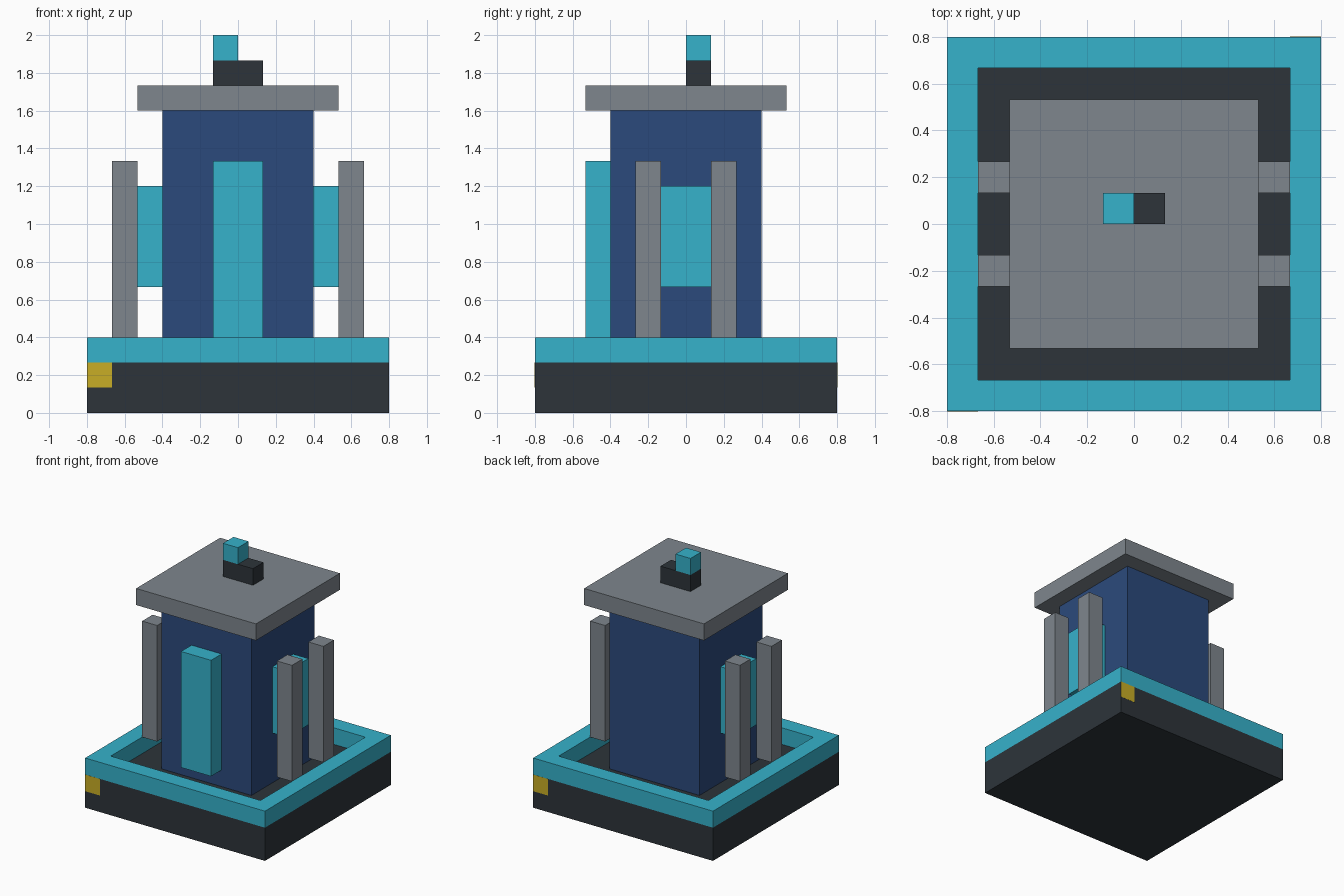
import bpy
import bmesh

if "Cube" in bpy.data.objects:
    bpy.data.objects.remove(bpy.data.objects["Cube"])

U = 2 / 15  # the model sits on a 15-step grid


def lin(c):
    c /= 255
    return c / 12.92 if c <= 0.04045 else ((c + 0.055) / 1.055) ** 2.4


def material(name, r, g, b):
    m = bpy.data.materials.new(name)
    m.diffuse_color = (lin(r), lin(g), lin(b), 1)
    m.use_nodes = True
    m.node_tree.nodes["Principled BSDF"].inputs["Base Color"].default_value = m.diffuse_color
    return m


TEAL = material("teal", 54, 178, 203)
DARK = material("charcoal", 45, 52, 58)
GREY = material("grey", 126, 134, 141)
BLUE = material("navy blue", 43, 74, 124)
YELLOW = material("yellow", 200, 173, 38)


def finish(name, bm, mat):
    me = bpy.data.meshes.new(name)
    bm.to_mesh(me)
    bm.free()
    me.materials.append(mat)
    ob = bpy.data.objects.new(name, me)
    bpy.context.collection.objects.link(ob)
    return ob


def box(name, mat, x, y, z):
    """Box from (min, max) ranges in grid steps."""
    bm = bmesh.new()
    bmesh.ops.create_cube(bm, size=1)
    for v in bm.verts:
        v.co = [U * (r[0] if c < 0 else r[1]) for c, r in zip(v.co, (x, y, z))]
    return finish(name, bm, mat)


# Base slab
box("base", DARK, (-6, 6), (-6, 6), (0, 2))

# Raised rim: square ring extruded upwards
bm = bmesh.new()
corners = [(-1, -1), (1, -1), (1, 1), (-1, 1)]
outer = [bm.verts.new((6 * U * x, 6 * U * y, 2 * U)) for x, y in corners]
inner = [bm.verts.new((5 * U * x, 5 * U * y, 2 * U)) for x, y in corners]
for i in range(4):
    j = (i + 1) % 4
    bm.faces.new((outer[i], outer[j], inner[j], inner[i]))
ext = bmesh.ops.extrude_face_region(bm, geom=bm.faces[:], use_keep_orig=True)
bmesh.ops.translate(bm, vec=(0, 0, U),
                    verts=[g for g in ext["geom"] if isinstance(g, bmesh.types.BMVert)])
bmesh.ops.recalc_face_normals(bm, faces=bm.faces[:])
finish("base_rim", bm, TEAL)

# Tower body, door and roof
box("tower_body", BLUE, (-3, 3), (-3, 3), (2, 12))
box("front_door", TEAL, (-1, 1), (-4, -3), (3, 10))
box("roof", GREY, (-4, 4), (-4, 4), (12, 13))

# Side panels and pairs of pillars
for side, s in (("left", -1), ("right", 1)):
    box(side + "_panel", TEAL, sorted((3 * s, 4 * s)), (-1, 1), (5, 9))
    for end, y in (("front", -2), ("back", 1)):
        box(f"{side}_{end}_pillar", GREY, sorted((4 * s, 5 * s)), (y, y + 1), (3, 10))

# Roof ornament
box("ornament_base", DARK, (-1, 1), (0, 1), (13, 14))
box("ornament_top", TEAL, (-1, 0), (0, 1), (14, 15))

# Thin yellow corner marks on the base
T = 0.008
box("front_corner_mark", YELLOW, (-6, -5), (-6 - T, -6), (1, 2))
box("back_corner_mark", YELLOW, (5, 6), (6, 6 + T), (1, 2))
